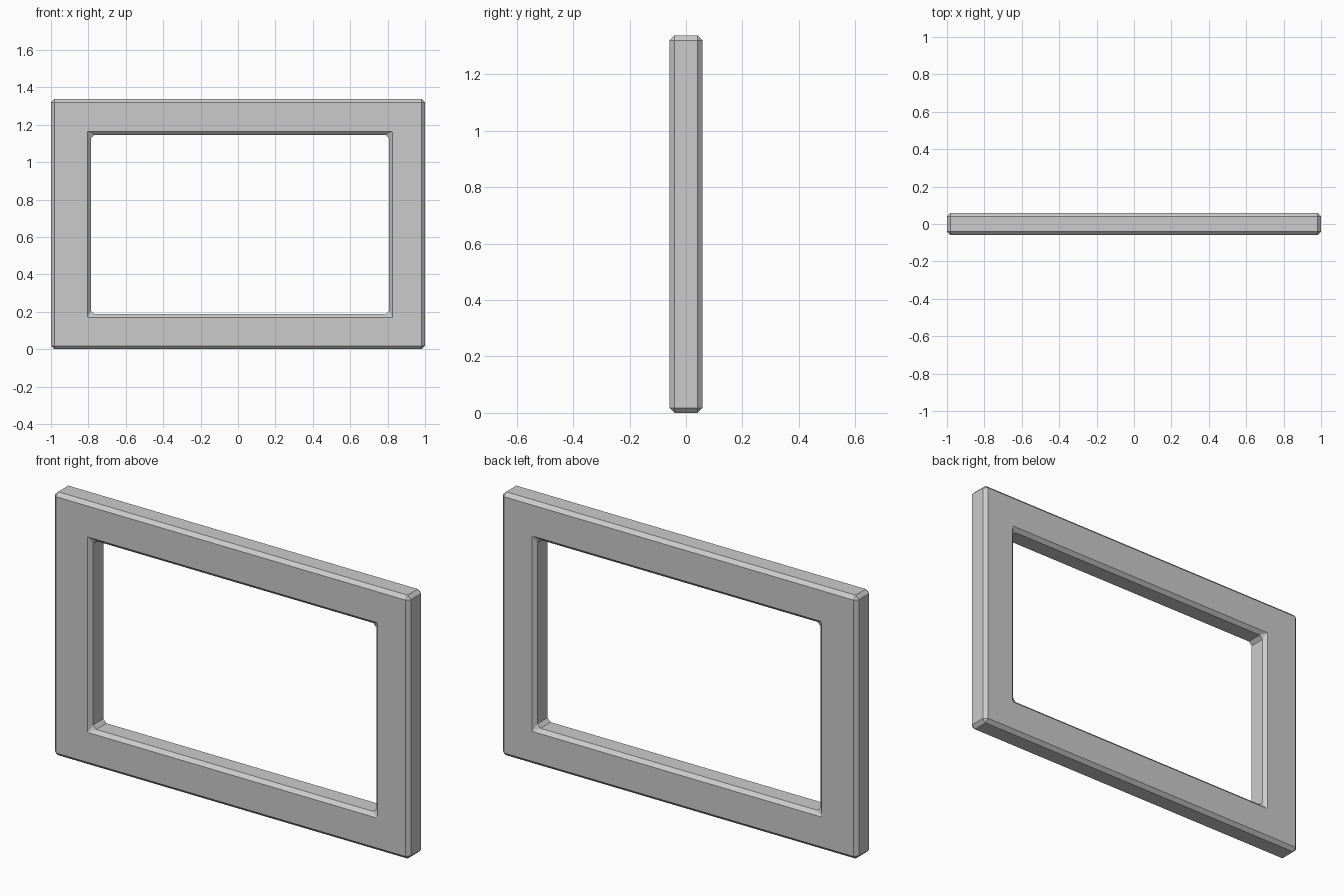
import bpy, bmesh

if "Cube" in bpy.data.objects:
    bpy.data.objects.remove(bpy.data.objects["Cube"])

W, H, D, C = 1.0, 1.338, 0.059, 0.018   # half width, height, half depth, chamfer
OUTER = (-W, W, 0.0, H)
HOLE = (-0.786, 0.807, 0.188, 1.145)    # clear opening


def ring(bm, rect, y, grow=0.0, cut=0.0):
    """Rectangle of 8 points at depth y, with corners clipped by cut."""
    x0, x1, z0, z1 = rect
    x0, x1, z0, z1 = x0 - grow, x1 + grow, z0 - grow, z1 + grow
    pts = [(x0 + cut, z0), (x1 - cut, z0), (x1, z0 + cut), (x1, z1 - cut),
           (x1 - cut, z1), (x0 + cut, z1), (x0, z1 - cut), (x0, z0 + cut)]
    return [bm.verts.new((x, y, z)) for x, z in pts]


bm = bmesh.new()
# Cross-section rings: front face, outer sides, back face, opening sides
rings = [
    ring(bm, OUTER, -D, grow=-C),
    ring(bm, OUTER, -D + C, cut=C),
    ring(bm, OUTER, D - C, cut=C),
    ring(bm, OUTER, D, grow=-C),
    ring(bm, HOLE, D, grow=C),
    ring(bm, HOLE, D - C, cut=C),
    ring(bm, HOLE, -D + C, cut=C),
    ring(bm, HOLE, -D, grow=C),
]
for a, b in zip(rings, rings[1:] + rings[:1]):
    for i in range(8):
        j = (i + 1) % 8
        bm.faces.new((a[i], a[j], b[j], b[i]))

# Merge the doubled corner points so corners become small triangles
bmesh.ops.remove_doubles(bm, verts=bm.verts, dist=1e-5)
bmesh.ops.recalc_face_normals(bm, faces=bm.faces)
mesh = bpy.data.meshes.new("frame")
bm.to_mesh(mesh)
bm.free()
bpy.context.collection.objects.link(bpy.data.objects.new("frame", mesh))
